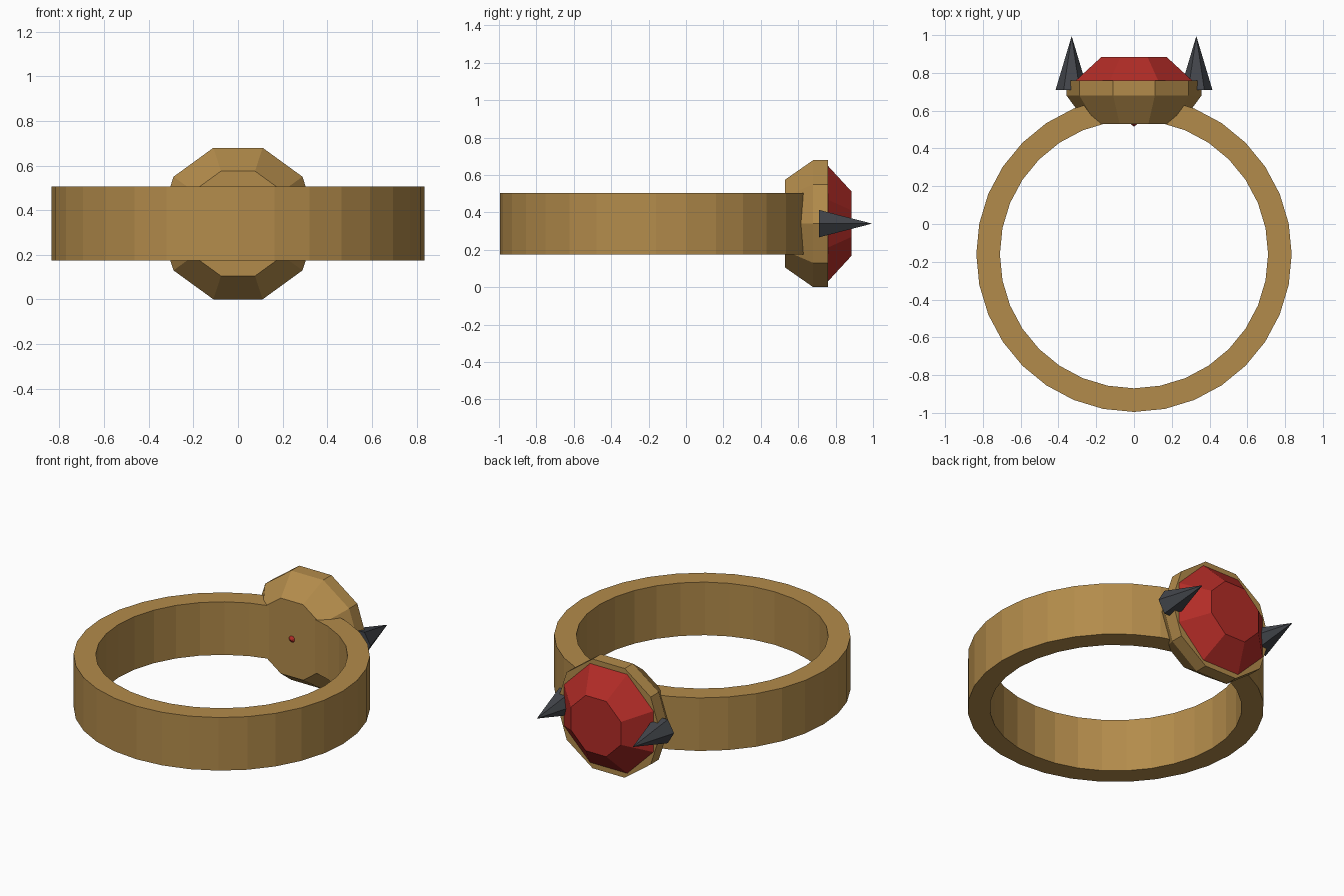
import bpy, bmesh
from math import cos, sin, pi

if "Cube" in bpy.data.objects:
    bpy.data.objects.remove(bpy.data.objects["Cube"])

MID_Z = 0.34


def material(name, color):
    m = bpy.data.materials.new(name)
    m.diffuse_color = (*color, 1)
    m.use_nodes = True
    m.node_tree.nodes["Principled BSDF"].inputs["Base Color"].default_value = m.diffuse_color
    return m


gold = material("gold", (0.45, 0.26, 0.07))
red = material("red_gem", (0.45, 0.025, 0.02))
dark = material("dark_metal", (0.055, 0.06, 0.07))


def loft(name, mat, sides, rings, axis, center, turn=0.0, closed=False):
    """Skin polygon rings given as (radius, height) along the y or z axis.
    Radius 0 is a tip; closed joins the last ring to the first."""
    bm = bmesh.new()
    loops = []
    for r, h in rings:
        loop = []
        for i in range(sides if r else 1):
            a = turn + 2 * pi * i / sides
            u, v = r * cos(a), r * sin(a)
            co = (u, v, h) if axis == "z" else (u, h, v)
            loop.append(bm.verts.new([p + c for p, c in zip(co, center)]))
        loops.append(loop)
    pairs = list(zip(loops, loops[1:]))
    if closed:
        pairs.append((loops[-1], loops[0]))
    for lo, hi in pairs:
        for i in range(sides):
            quad = []
            for loop, k in ((lo, i), (lo, i + 1), (hi, i + 1), (hi, i)):
                v = loop[k % len(loop)]
                if v not in quad:
                    quad.append(v)
            bm.faces.new(quad)
    if not closed:
        for loop in (loops[0], loops[-1]):
            if len(loop) > 1:
                bm.faces.new(loop)
    bmesh.ops.recalc_face_normals(bm, faces=bm.faces)
    me = bpy.data.meshes.new(name)
    bm.to_mesh(me)
    bm.free()
    me.materials.append(mat)
    ob = bpy.data.objects.new(name, me)
    bpy.context.collection.objects.link(ob)
    return ob


# finger band
loft("band", gold, 32,
     [(0.71, 0.175), (0.835, 0.175), (0.835, 0.505), (0.71, 0.505)],
     "z", (0, -0.16, 0), closed=True)

# ten-sided setting that holds the gem
loft("setting", gold, 10, [(0.247, 0.53), (0.357, 0.68), (0.357, 0.76)],
     "y", (0, 0, MID_Z))

# eight-sided cut gem, its point just poking through the setting
loft("gem", red, 8, [(0, 0.515), (0.333, 0.76), (0.186, 0.885)],
     "y", (0, 0, MID_Z), turn=pi / 8)

# spikes on both sides of the gem
for side, x in (("left", -0.33), ("right", 0.33)):
    loft(side + "_spike", dark, 6, [(0.085, 0.71), (0, 0.995)],
         "y", (x, 0, MID_Z))
